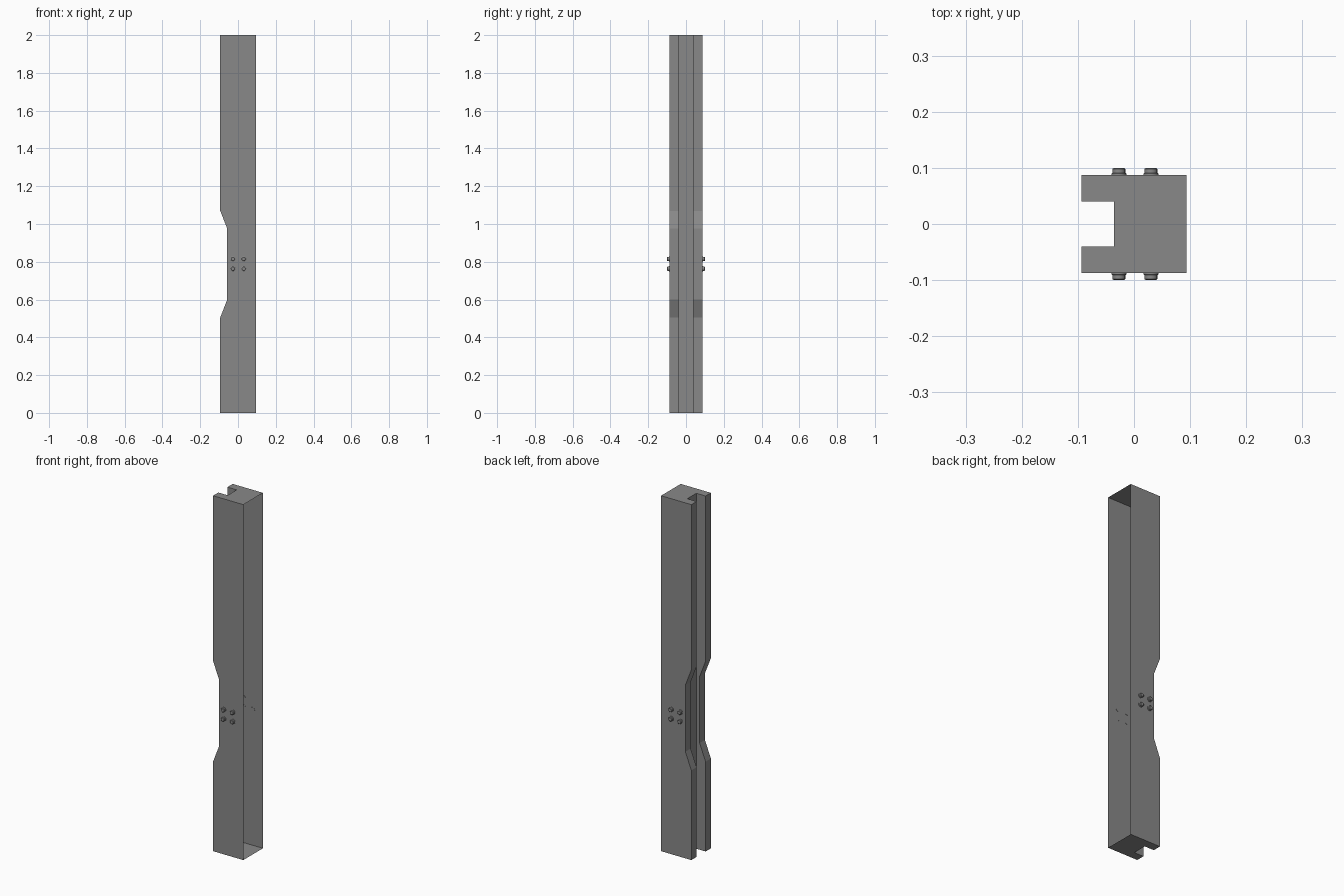
import bpy
import bmesh
from math import radians
from mathutils import Matrix, Vector

cube = bpy.data.objects.get("Cube")
if cube:
    bpy.data.objects.remove(cube, do_unlink=True)

grey = bpy.data.materials.new("plain grey")
grey.use_nodes = True
colour = (0.25, 0.25, 0.25, 1)
grey.diffuse_color = colour
grey.node_tree.nodes["Principled BSDF"].inputs["Base Color"].default_value = colour


def make_object(name, bm):
    mesh = bpy.data.meshes.new(name)
    bm.to_mesh(mesh)
    bm.free()
    mesh.materials.append(grey)
    obj = bpy.data.objects.new(name, mesh)
    bpy.context.collection.objects.link(obj)
    return obj


# Grooved post: thin shell, open along +x, with a waist cut into its two lips
BACK, FLOOR, SIDE, GROOVE = 0.094, -0.036, 0.087, 0.04
levels = [(0, -0.094), (0.505, -0.094), (0.6, -0.057),
          (0.975, -0.057), (1.07, -0.094), (2, -0.094)]

bm = bmesh.new()
rings = []
for z, lip in levels:
    half = [(BACK, SIDE), (lip, SIDE), (lip, GROOVE), (FLOOR, GROOVE)]
    outline = half + [(x, -y) for x, y in reversed(half)]
    rings.append([bm.verts.new((x, y, z)) for x, y in outline])
for low, high in zip(rings, rings[1:]):
    for i in range(len(low) - 1):
        bm.faces.new((low[i], low[i + 1], high[i + 1], high[i]))

# End caps
bm.faces.new(list(reversed(rings[0])))
bm.faces.new(rings[-1])
make_object("grooved_post", bm)


# Bolts: a narrow flange and a slightly domed head
def bolt(name, x, side, z):
    bm = bmesh.new()
    profile = [(0.0135, -0.001), (0.0135, 0.003), (0.0115, 0.004),
               (0.0115, 0.011), (0.009, 0.013)]
    rings = []
    for r, h in profile:
        ring = bmesh.ops.create_circle(bm, segments=16, radius=r,
                                       matrix=Matrix.Translation((0, 0, h)))
        rings.append(ring["verts"])
    for low, high in zip(rings, rings[1:]):
        for i in range(len(low)):
            j = (i + 1) % len(low)
            bm.faces.new((low[i], low[j], high[j], high[i]))
    bm.faces.new(rings[0])
    bm.faces.new(rings[-1])
    bmesh.ops.recalc_face_normals(bm, faces=bm.faces)
    obj = make_object(name, bm)
    turn = Vector((0, side, 0)).to_track_quat("Z", "Y").to_matrix().to_4x4()
    obj.matrix_world = Matrix.Translation((x, side * SIDE, z)) @ turn
    return obj


bolts = [bolt(f"{label}_bolt_{row}_{col}", x, side, z)
         for label, side in (("front", -1), ("back", 1))
         for row, z in (("lower", 0.763), ("upper", 0.815))
         for col, x in (("right", -0.027), ("left", 0.03))]

bpy.ops.object.select_all(action="DESELECT")
for obj in bolts:
    obj.select_set(True)
bpy.context.view_layer.objects.active = bolts[0]
bpy.ops.object.shade_smooth_by_angle(angle=radians(35))
